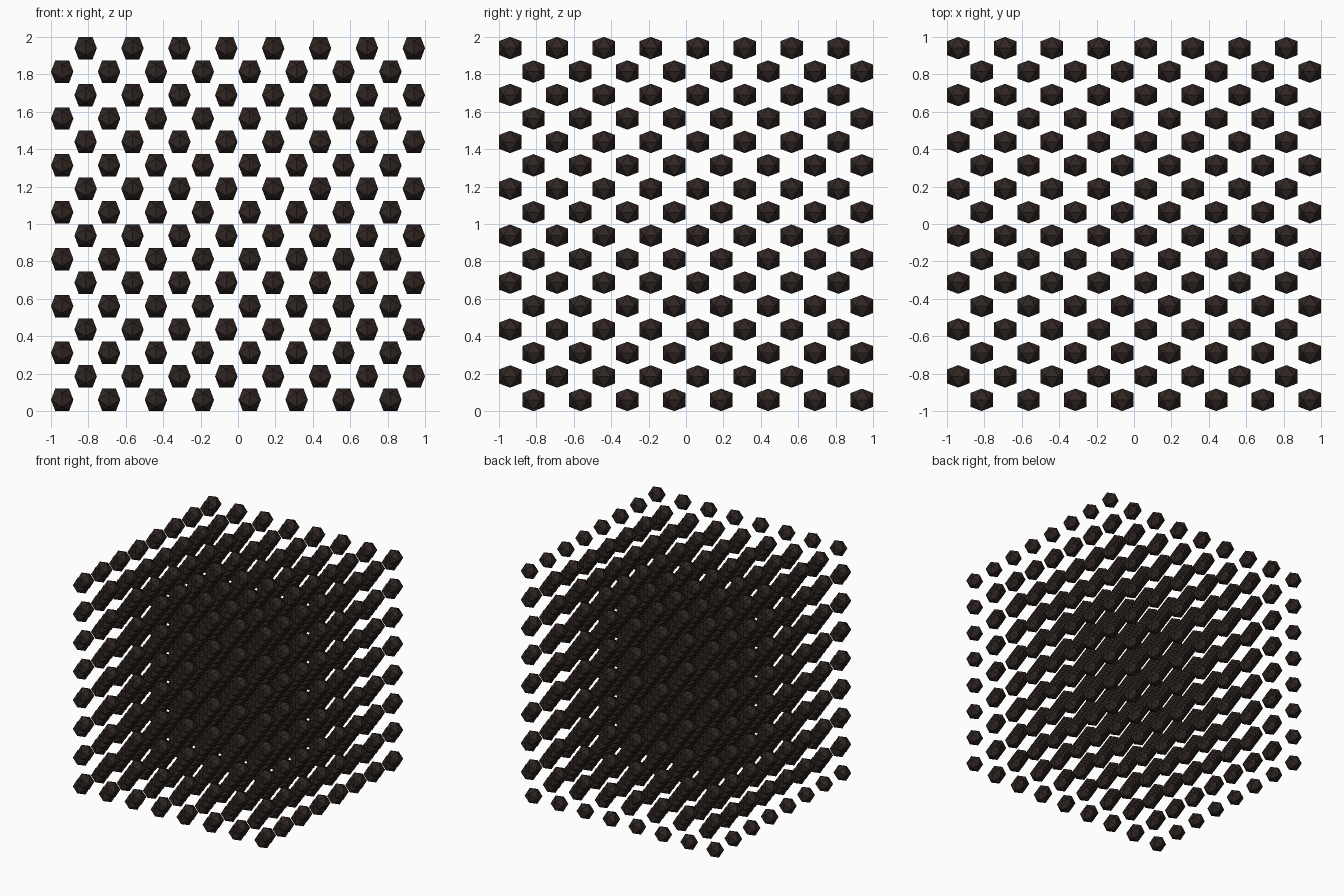
import bpy, bmesh
from math import sqrt

if "Cube" in bpy.data.objects:
    bpy.data.objects.remove(bpy.data.objects["Cube"])

R = 0.0599                  # half extent of one icosahedron
STEP = (2 - 2 * R) / 15     # half the lattice spacing
PHI = (1 + sqrt(5)) / 2

mat = bpy.data.materials.new("dark_brown")
mat.diffuse_color = (0.03, 0.02, 0.017, 1)
mat.use_nodes = True
mat.node_tree.nodes["Principled BSDF"].inputs["Base Color"].default_value = mat.diffuse_color


def icosahedron_mesh():
    """Axis-aligned icosahedron: hull of three golden rectangles."""
    bm = bmesh.new()
    a = R / PHI
    for s in (-1, 1):
        for t in (-1, 1):
            for co in ((s * a, 0, t * R), (s * R, t * a, 0), (0, s * R, t * a)):
                bm.verts.new(co)
    bmesh.ops.convex_hull(bm, input=bm.verts[:])
    bmesh.ops.recalc_face_normals(bm, faces=bm.faces[:])
    me = bpy.data.meshes.new("icosahedron")
    bm.to_mesh(me)
    bm.free()
    me.materials.append(mat)
    return me


def lattice(name, mesh, i, j, k):
    """8 x 8 x 8 cubic array starting at grid index i, j, k."""
    ob = bpy.data.objects.new(name, mesh)
    bpy.context.collection.objects.link(ob)
    ob.location = (-1 + R + i * STEP, -1 + R + j * STEP, R + k * STEP)
    for axis in range(3):
        m = ob.modifiers.new("array_" + "xyz"[axis], 'ARRAY')
        m.count = 8
        m.use_relative_offset = False
        m.use_constant_offset = True
        offset = [0, 0, 0]
        offset[axis] = 2 * STEP
        m.constant_offset_displace = offset


# Two interleaved cubic lattices make the body-centred packing
ico = icosahedron_mesh()
lattice("corner_lattice", ico, 0, 1, 0)
lattice("centre_lattice", ico, 1, 0, 1)
